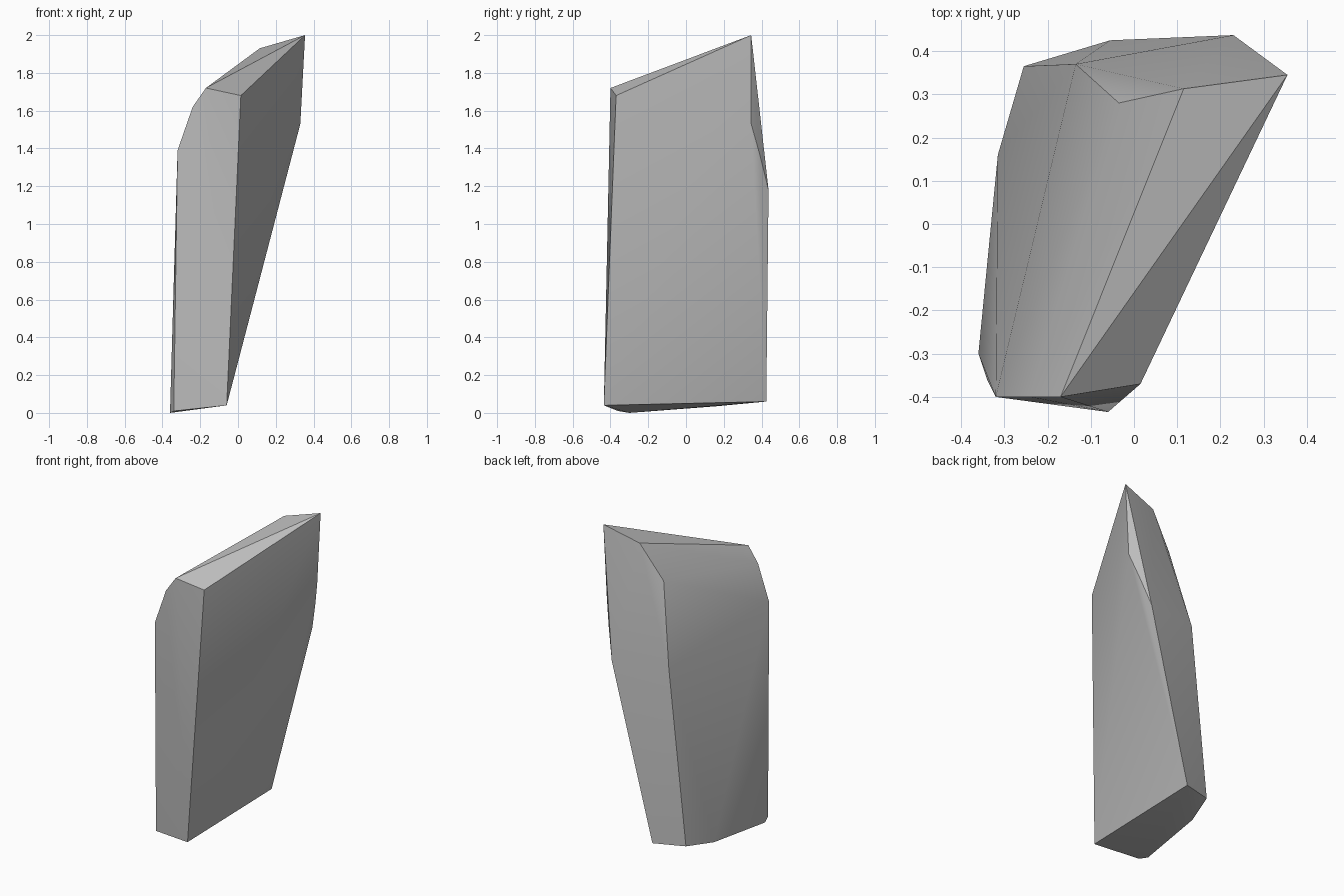
import bpy
import bmesh
import math

# Remove the default cube only
default_cube = bpy.data.objects.get("Cube")
if default_cube:
    bpy.data.objects.remove(default_cube, do_unlink=True)


def make_material(name, colour):
    material = bpy.data.materials.new(name)
    material.use_nodes = True
    material.diffuse_color = colour
    shader = next(n for n in material.node_tree.nodes if n.type == "BSDF_PRINCIPLED")
    shader.inputs["Base Color"].default_value = colour
    return material


def make_hull(name, profiles, material, smooth_angle):
    """Stretch a tight skin over the given profile points."""
    mesh = bpy.data.meshes.new(name)
    bm = bmesh.new()
    for profile in profiles:
        for point in profile:
            bm.verts.new(point)
    result = bmesh.ops.convex_hull(bm, input=bm.verts[:])
    loose = {g for g in result["geom_interior"] + result["geom_unused"]
             if isinstance(g, bmesh.types.BMVert)}
    bmesh.ops.delete(bm, geom=list(loose), context="VERTS")
    bmesh.ops.recalc_face_normals(bm, faces=bm.faces[:])
    bm.to_mesh(mesh)
    bm.free()
    mesh.materials.append(material)
    rock = bpy.data.objects.new(name, mesh)
    bpy.context.collection.objects.link(rock)
    bpy.ops.object.select_all(action="DESELECT")
    rock.select_set(True)
    bpy.context.view_layer.objects.active = rock
    bpy.ops.object.shade_smooth_by_angle(angle=math.radians(smooth_angle))
    return rock


# Front face outline, clockwise from its right top corner
front_profile = [
    (0.015, -0.37, 1.68), (-0.06, -0.435, 0.04), (-0.34, -0.36, 0.01),
    (-0.32, -0.4, 1.39), (-0.24, -0.4, 1.62), (-0.17, -0.4, 1.72),
]

# Back face outline, from the peak down the right edge and up the left
back_profile = [
    (0.355, 0.345, 2), (0.33, 0.345, 1.53), (0.285, 0.39, 1.37),
    (0.23, 0.437, 1.18), (-0.055, 0.425, 0.06), (-0.255, 0.365, 0.07),
    (-0.135, 0.37, 1.2), (-0.035, 0.28, 1.71), (0.115, 0.313, 1.93),
]

# Chipped lower left rim
lower_rim = [(-0.36, -0.3, 0), (-0.315, 0.16, 0.035)]

stone_grey = make_material("stone grey", (0.5, 0.5, 0.5, 1))
make_hull("standing_rock", [front_profile, back_profile, lower_rim], stone_grey, 30)
